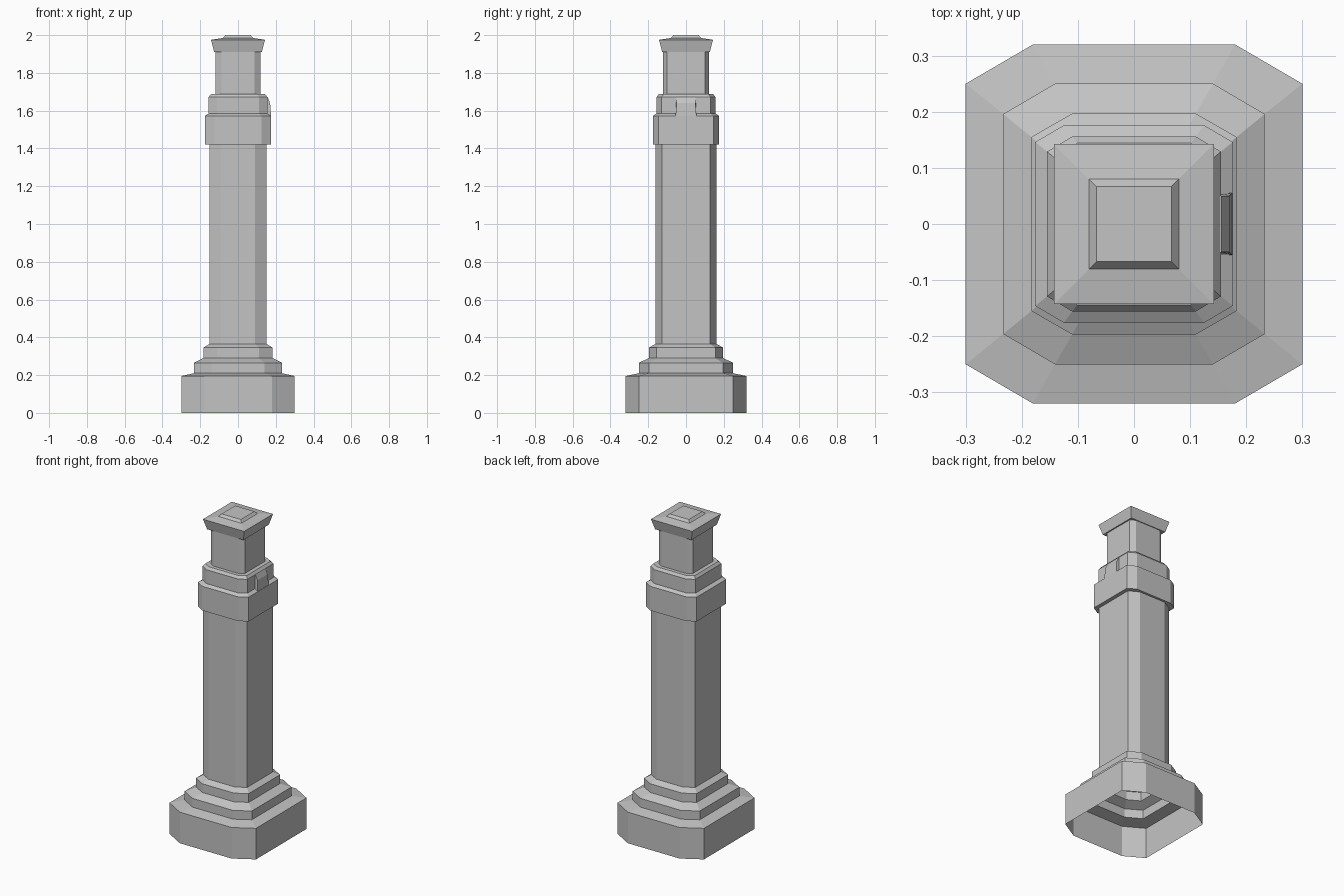
import bpy, bmesh

cube = bpy.data.objects.get("Cube")
if cube:
    bpy.data.objects.remove(cube, do_unlink=True)

stone = bpy.data.materials.new("grey stone")
stone.use_nodes = True
grey = (0.55, 0.55, 0.55, 1)
stone.diffuse_color = grey
stone.node_tree.nodes["Principled BSDF"].inputs["Base Color"].default_value = grey


def add_object(name, bm):
    bmesh.ops.recalc_face_normals(bm, faces=bm.faces)
    mesh = bpy.data.meshes.new(name)
    bm.to_mesh(mesh)
    bm.free()
    mesh.materials.append(stone)
    obj = bpy.data.objects.new(name, mesh)
    bpy.context.collection.objects.link(obj)


def outline(hx, hy, cx, cy):
    """Rectangle with corners cut back by cx and cy; no cut gives four points."""
    if cx == 0:
        return [(hx, -hy), (hx, hy), (-hx, hy), (-hx, -hy)]
    ax, ay = hx - cx, hy - cy
    return [(ax, -hy), (hx, -ay), (hx, ay), (ax, hy),
            (-ax, hy), (-hx, ay), (-hx, -ay), (-ax, -hy)]


def loft(name, sections, close_top=False):
    """Join stacked outlines, each given as height and outline sizes."""
    bm = bmesh.new()
    rings = [[bm.verts.new((x, y, z)) for x, y in outline(*size)]
             for z, size in sections]
    for low, high in zip(rings, rings[1:]):
        n = len(low)
        for i in range(n):
            j = (i + 1) % n
            bm.faces.new((low[i], low[j], high[j], high[i]))
    if close_top:
        bm.faces.new(rings[-1])
    add_object(name, bm)


# Outline sizes: half width, half depth, corner cut in x and y
plinth = (0.30, 0.32, 0.12, 0.07)
step = (0.233, 0.25, 0.092, 0.054)
upper_step = (0.183, 0.197, 0.073, 0.042)
shaft = (0.152, 0.162, 0.061, 0.034)
collar = (0.176, 0.176, 0.051, 0.03)
band = (0.155, 0.156, 0.045, 0.027)
band_top = (0.143, 0.144, 0.042, 0.025)
neck = (0.118, 0.121, 0.031, 0.021)

# Hollow stepped base
loft("stepped_base", [(0, plinth), (0.195, plinth), (0.21, step), (0.265, step),
                      (0.29, upper_step), (0.345, upper_step), (0.365, shaft)])

# Tall shaft
loft("shaft", [(0.365, shaft), (1.42, shaft)])

# Collar with a narrower band on top
loft("collar", [(1.42, shaft), (1.42, collar), (1.572, collar), (1.585, band),
                (1.672, band), (1.688, band_top), (1.688, neck)])

# Neck below the cap
loft("neck", [(1.688, neck), (1.91, neck)])

# Flared square cap with a small raised block
loft("cap", [(1.91, (0.09, 0.09, 0, 0)), (1.91, (0.126, 0.126, 0, 0)),
             (1.975, (0.143, 0.143, 0, 0)), (1.985, (0.08, 0.08, 0, 0)),
             (2.0, (0.067, 0.067, 0, 0))], close_top=True)

# Wedge bracket on the left face of the band: x, z and half width
bracket = [(0.14, 1.572, 0.055), (0.175, 1.572, 0.055), (0.17, 1.64, 0.05),
           (0.156, 1.673, 0.05), (0.14, 1.68, 0.05)]
bm = bmesh.new()
sides = [[bm.verts.new((x, s * w, z)) for x, z, w in bracket] for s in (-1, 1)]
for side in sides:
    bm.faces.new(side)
for i in range(len(bracket)):
    j = (i + 1) % len(bracket)
    bm.faces.new((sides[0][i], sides[0][j], sides[1][j], sides[1][i]))
add_object("bracket", bm)
